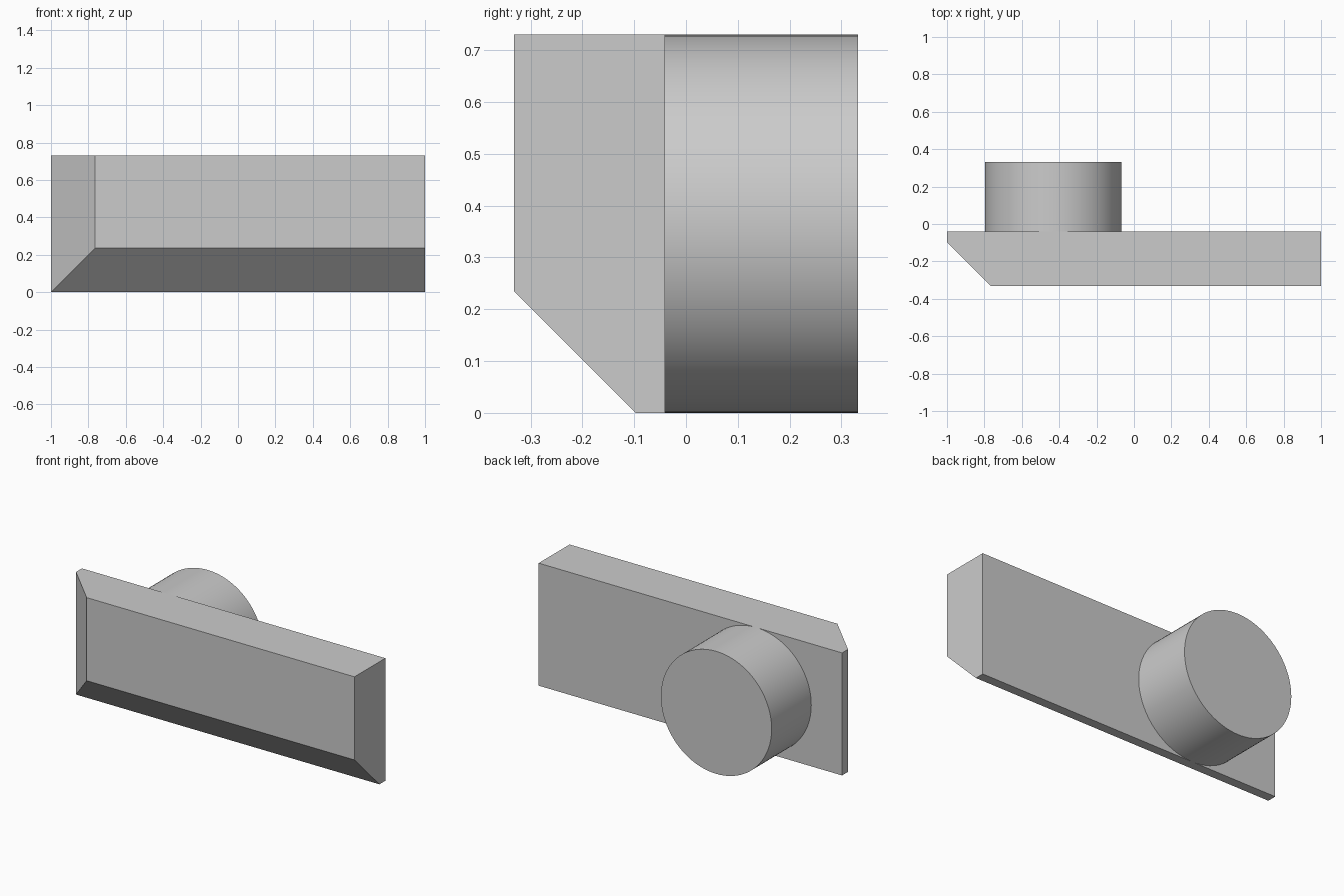
import bpy
import bmesh
from math import radians
from mathutils import Vector, Matrix

HEIGHT = 0.73
FRONT, SEAM, BACK = -0.332, -0.041, 0.332
BEVEL = 0.235

cube = bpy.data.objects.get("Cube")
if cube:
    bpy.data.objects.remove(cube, do_unlink=True)

# Single plain grey
grey = bpy.data.materials.new("plain grey")
grey.use_nodes = True
colour = (0.6, 0.6, 0.6, 1)
grey.diffuse_color = colour
grey.node_tree.nodes["Principled BSDF"].inputs["Base Color"].default_value = colour


def add_part(name, bm):
    mesh = bpy.data.meshes.new(name)
    bmesh.ops.recalc_face_normals(bm, faces=bm.faces)
    bm.to_mesh(mesh)
    bm.free()
    mesh.materials.append(grey)
    part = bpy.data.objects.new(name, mesh)
    bpy.context.collection.objects.link(part)
    return part


# Long block, mitred along the front's lower edge and one end
bm = bmesh.new()
size = Vector((2, SEAM - FRONT, HEIGHT))
bmesh.ops.create_cube(bm, size=1)
bmesh.ops.scale(bm, vec=size, verts=bm.verts)
bmesh.ops.translate(bm, vec=(0, (FRONT + SEAM) / 2, HEIGHT / 2), verts=bm.verts)
end = [f for f in bm.faces if f.normal.x < -0.9 or f.calc_center_median().x < -0.9]
bottom = [f for f in bm.faces if f.calc_center_median().z < 0.01]
for face, normal in ((end[0], (-1, -1, 0)), (bottom[0], (0, -1, -1))):
    # Slice off the corner and close the opening
    point = Vector((BEVEL - 1, FRONT, BEVEL))
    geom = bm.verts[:] + bm.edges[:] + bm.faces[:]
    cut = bmesh.ops.bisect_plane(bm, geom=geom, dist=1e-5, plane_co=point,
                                 plane_no=normal, clear_outer=True)
    rim = [e for e in cut["geom_cut"] if isinstance(e, bmesh.types.BMEdge)]
    bmesh.ops.holes_fill(bm, edges=rim, sides=0)
add_part("mitred_block", bm)

# Round boss on the back
bm = bmesh.new()
bmesh.ops.create_cone(bm, cap_ends=True, segments=96, radius1=HEIGHT / 2,
                      radius2=HEIGHT / 2, depth=BACK - SEAM)
place = Matrix.Translation((-0.432, (SEAM + BACK) / 2, HEIGHT / 2))
bm.transform(place @ Matrix.Rotation(radians(90), 4, "X"))
boss = add_part("round_boss", bm)
bpy.ops.object.select_all(action="DESELECT")
boss.select_set(True)
bpy.context.view_layer.objects.active = boss
bpy.ops.object.shade_smooth_by_angle(angle=radians(30))
